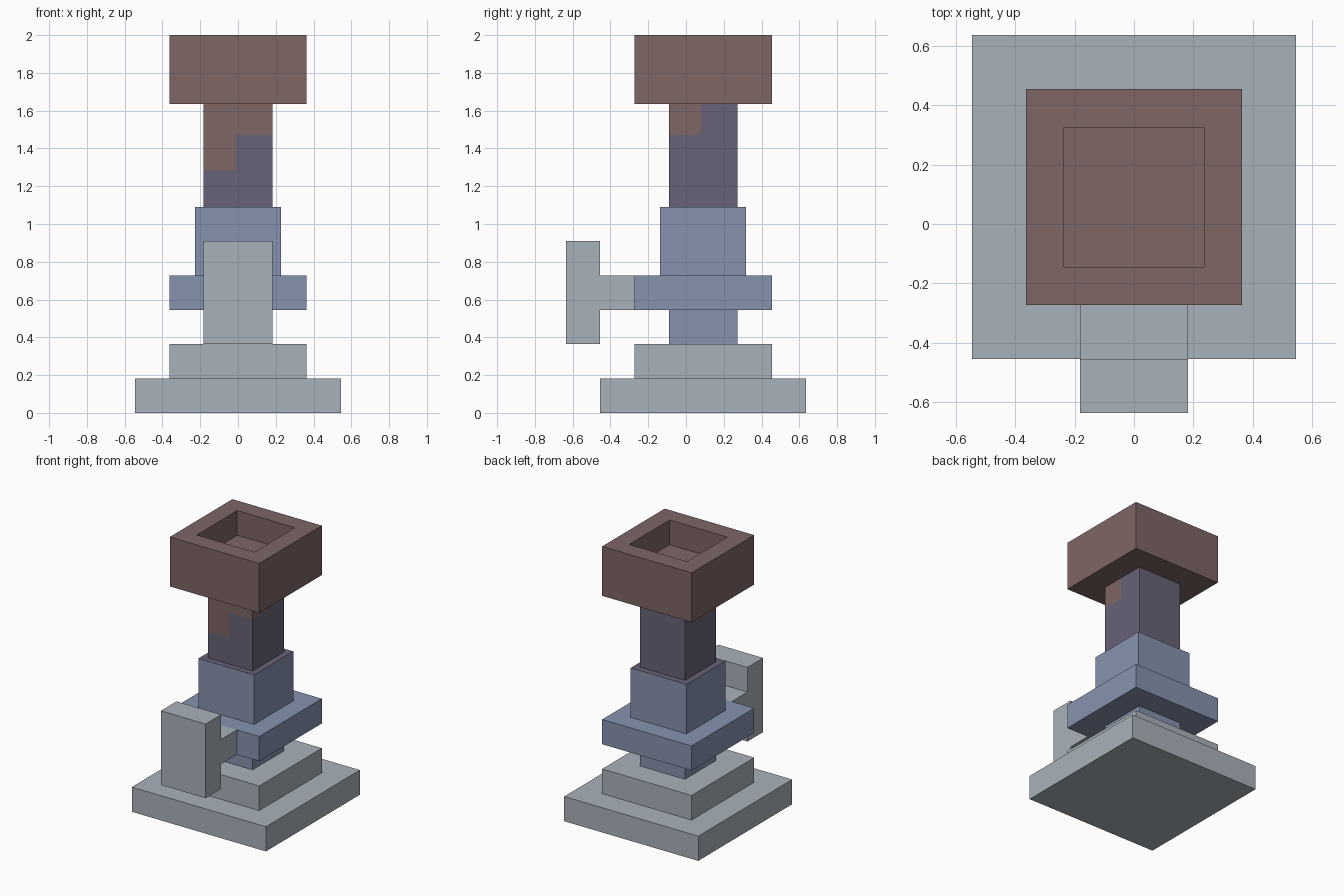
import bpy, bmesh
from mathutils import Vector

cube = bpy.data.objects.get("Cube")
if cube:
    bpy.data.objects.remove(cube, do_unlink=True)

U = 2 / 11        # block unit: the model is 11 units tall
CY = U / 2        # the column sits slightly behind the centre


def material(name, rgb):
    lin = [((c / 255 + 0.055) / 1.055) ** 2.4 for c in rgb]
    m = bpy.data.materials.new(name)
    m.use_nodes = True
    m.diffuse_color = (*lin, 1)
    m.node_tree.nodes["Principled BSDF"].inputs["Base Color"].default_value = (*lin, 1)
    return m


grey = material("pale grey", (169, 178, 187))
blue = material("slate blue", (134, 147, 175))
purple = material("dusky purple", (104, 98, 119))
brown = material("red brown", (126, 102, 101))


def block(name, half, z0, z1, mats, y=(None, None), edit=None):
    """Box of half width `half`, z in block units; square about the column unless y is given."""
    y0 = CY - half * U if y[0] is None else y[0] * U
    y1 = CY + half * U if y[1] is None else y[1] * U
    bm = bmesh.new()
    bmesh.ops.create_cube(bm, size=1)
    bmesh.ops.scale(bm, vec=(2 * half * U, y1 - y0, (z1 - z0) * U), verts=bm.verts)
    bmesh.ops.translate(bm, vec=(0, (y0 + y1) / 2, (z0 + z1) / 2 * U), verts=bm.verts)
    bm.normal_update()
    if edit:
        edit(bm)
    mesh = bpy.data.meshes.new(name)
    bm.to_mesh(mesh)
    bm.free()
    for m in mats:
        mesh.materials.append(m)
    ob = bpy.data.objects.new(name, mesh)
    bpy.context.collection.objects.link(ob)
    return ob


def top_face(bm):
    return max(bm.faces, key=lambda f: f.calc_center_median().z)


def colour_top(bm):
    top_face(bm).material_index = 1


def sink_top(bm):
    # square recess: a rim one unit wide, sunk one unit deep
    top = top_face(bm)
    bmesh.ops.inset_individual(bm, faces=[top], thickness=U, depth=0)
    bmesh.ops.inset_individual(bm, faces=[top], thickness=0, depth=-U)


def paint_shaft(bm):
    # cut the shaft along the patch borders, then colour the patches
    for co, no in (((-0.01, 0, 0), (1, 0, 0)), ((0, 0.08, 0), (0, 1, 0)),
                   ((0, 0, 1.285), (0, 0, 1)), ((0, 0, 1.47), (0, 0, 1))):
        bmesh.ops.bisect_plane(bm, geom=bm.verts[:] + bm.edges[:] + bm.faces[:],
                               plane_co=Vector(co), plane_no=Vector(no))
    bm.normal_update()
    for f in bm.faces:
        c = f.calc_center_median()
        front = f.normal.y < -0.5
        side = abs(f.normal.x) > 0.5
        if front and c.z > (1.285 if c.x < -0.01 else 1.47):
            f.material_index = 1
        elif side and c.y < 0.08 and c.z > 1.47:
            f.material_index = 1


# Stepped base
block("base", 3, 0, 1, [grey])
block("base_step", 2, 1, 2, [grey])

# Blue body
block("neck", 1, 2, 3, [blue])
block("collar", 2, 3, 4, [blue])
block("body", 1.25, 4, 6, [blue, purple], edit=colour_top)

# Painted shaft and hollow head
block("shaft", 1, 6, 9, [purple, brown], edit=paint_shaft)
block("head", 2, 9, 11, [brown], edit=sink_top)

# Front handle
block("handle_arm", 1, 3, 4, [grey], y=(-2.5, -1.5))
block("handle_plate", 1, 2, 5, [grey], y=(-3.5, -2.5))
